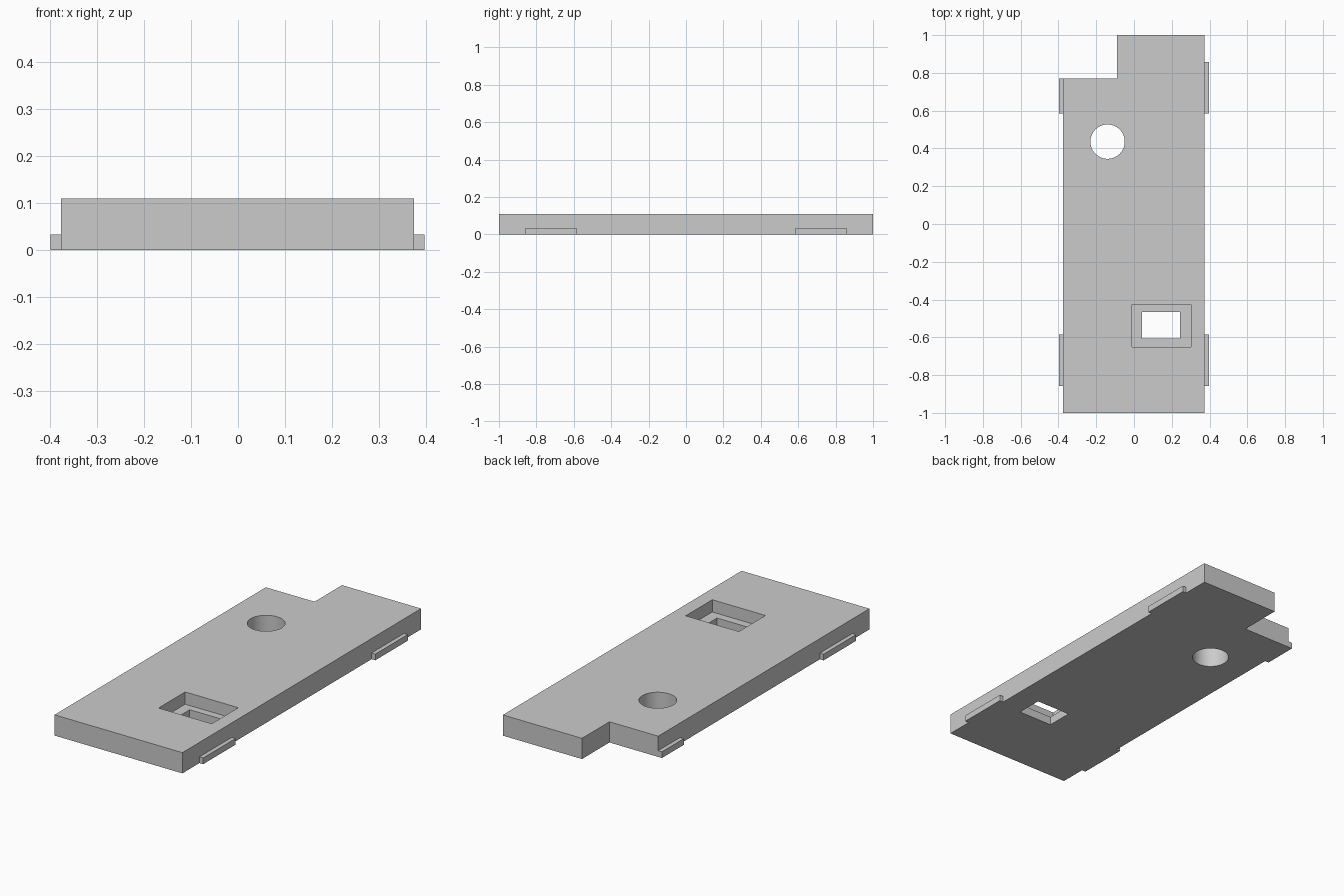
import bpy
import bmesh
import math

if "Cube" in bpy.data.objects:
    bpy.data.objects.remove(bpy.data.objects["Cube"])

GREY = (0.6, 0.6, 0.6, 1)
grey = bpy.data.materials.new("plain grey")
grey.use_nodes = True
grey.diffuse_color = GREY
grey.node_tree.nodes["Principled BSDF"].inputs["Base Color"].default_value = GREY


def prism(name, outline, z0, z1):
    """Extrude a closed xy outline from z0 up to z1."""
    bm = bmesh.new()
    base = bm.faces.new([bm.verts.new((x, y, z0)) for x, y in outline])
    top = bmesh.ops.extrude_face_region(bm, geom=[base])["geom"]
    verts = [v for v in top if isinstance(v, bmesh.types.BMVert)]
    bmesh.ops.translate(bm, verts=verts, vec=(0, 0, z1 - z0))
    bmesh.ops.recalc_face_normals(bm, faces=bm.faces)
    mesh = bpy.data.meshes.new(name)
    bm.to_mesh(mesh)
    bm.free()
    obj = bpy.data.objects.new(name, mesh)
    bpy.context.collection.objects.link(obj)
    mesh.materials.append(grey)
    return obj


def rect(x0, x1, y0, y1):
    return [(x0, y0), (x1, y0), (x1, y1), (x0, y1)]


def cut(target, cutter):
    """Subtract the cutter from the target, then discard it."""
    cutter.hide_render = True
    mod = target.modifiers.new("cut", "BOOLEAN")
    mod.operation = "DIFFERENCE"
    mod.solver = "EXACT"
    mod.object = cutter
    bpy.context.view_layer.objects.active = target
    bpy.ops.object.modifier_apply(modifier=mod.name)
    bpy.data.objects.remove(cutter)


# Plate with a notched back right corner
LEFT, RIGHT, HEIGHT = 0.374, -0.376, 0.11
NOTCH_X, NOTCH_Y = -0.09, 0.77
plate = prism("plate", [(RIGHT, -1), (LEFT, -1), (LEFT, 1), (NOTCH_X, 1),
                        (NOTCH_X, NOTCH_Y), (RIGHT, NOTCH_Y)], 0, HEIGHT)

# Round through hole
SIDES, RADIUS = 64, 0.091
circle = [(-0.14 + RADIUS * math.cos(math.tau * i / SIDES),
           0.436 + RADIUS * math.sin(math.tau * i / SIDES)) for i in range(SIDES)]
cut(plate, prism("hole_cutter", circle, -0.1, 0.2))

# Stepped window: wide recess above, smaller opening through the floor
cut(plate, prism("recess_cutter", rect(-0.011, 0.301, -0.65, -0.427), 0.045, 0.2))
cut(plate, prism("window_cutter", rect(0.043, 0.243, -0.607, -0.466), -0.1, 0.2))

bpy.ops.object.select_all(action="DESELECT")
plate.select_set(True)
bpy.context.view_layer.objects.active = plate
bpy.ops.object.shade_smooth_by_angle(angle=math.radians(30))

# Low tabs along both long sides; the back right one ends at the notch
TAB, TAB_HEIGHT = 0.022, 0.033
NEAR, FAR = 0.585, 0.857
for side, x0, x1, back in (("left", LEFT, LEFT + TAB, FAR),
                           ("right", RIGHT - TAB, RIGHT, NOTCH_Y)):
    prism("front_" + side + "_tab", rect(x0, x1, -FAR, -NEAR), 0, TAB_HEIGHT)
    prism("back_" + side + "_tab", rect(x0, x1, NEAR, back), 0, TAB_HEIGHT)
